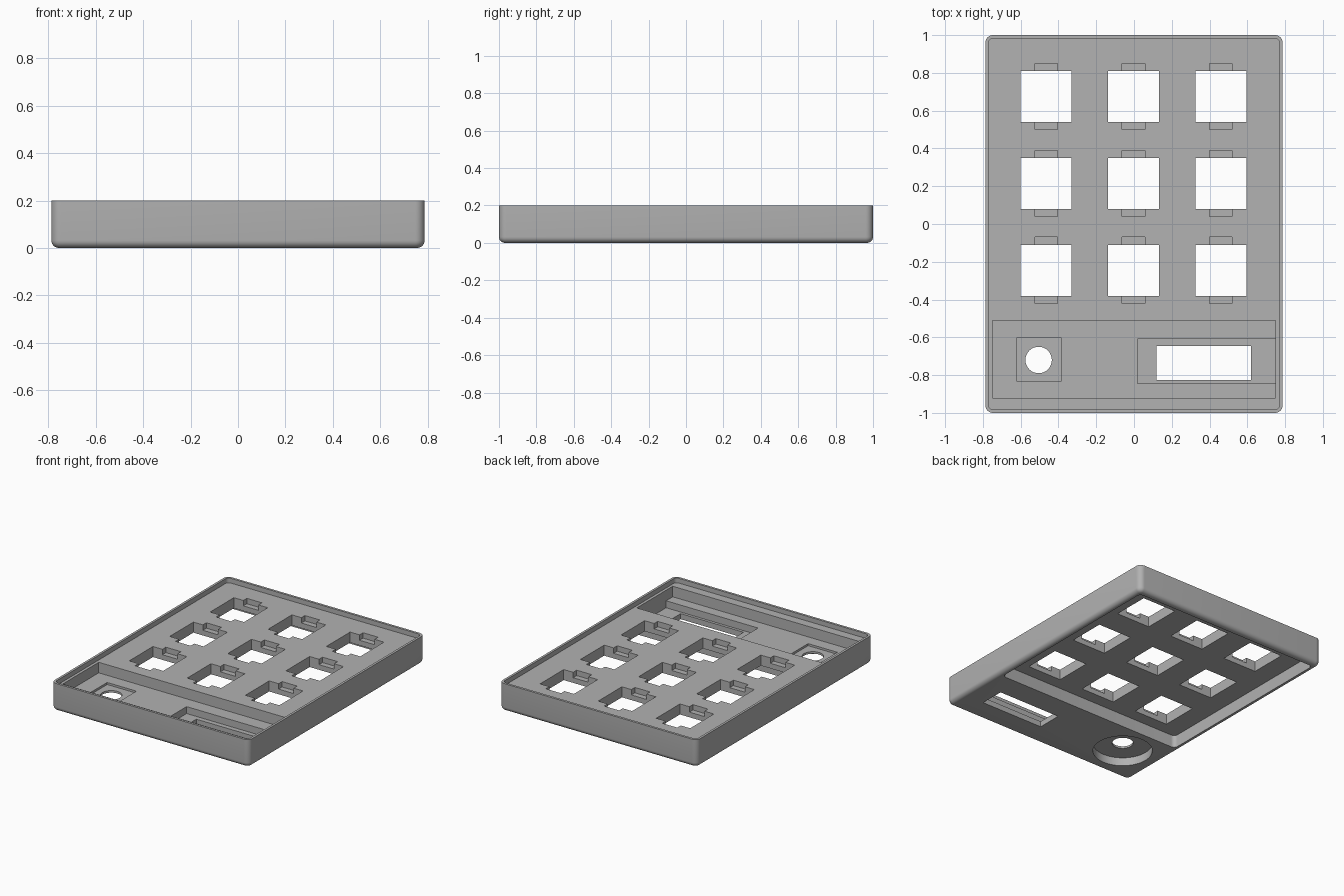
import bpy, bmesh, math

if "Cube" in bpy.data.objects:
    bpy.data.objects.remove(bpy.data.objects["Cube"])

grey = bpy.data.materials.new("plain grey")
grey.diffuse_color = (0.445, 0.445, 0.445, 1)
grey.use_nodes = True
grey.node_tree.nodes["Principled BSDF"].inputs["Base Color"].default_value = grey.diffuse_color


def ring(x0, x1, y0, y1, r, z, steps=8):
    """Rounded rectangle outline at height z."""
    if r <= 0:
        return [(x0, y0, z), (x1, y0, z), (x1, y1, z), (x0, y1, z)]
    pts = []
    corners = [(x1 - r, y1 - r), (x0 + r, y1 - r), (x0 + r, y0 + r), (x1 - r, y0 + r)]
    for k, (cx, cy) in enumerate(corners):
        for i in range(steps + 1):
            a = math.pi / 2 * (k + i / steps)
            pts.append((cx + r * math.cos(a), cy + r * math.sin(a), z))
    return pts


def loft(name, rings):
    """Closed solid through a stack of matching outlines, bottom to top."""
    bm = bmesh.new()
    loops = [[bm.verts.new(p) for p in pts] for pts in rings]
    n = len(loops[0])
    for a, b in zip(loops, loops[1:]):
        for i in range(n):
            j = (i + 1) % n
            bm.faces.new((a[i], a[j], b[j], b[i]))
    bm.faces.new(loops[0][::-1])
    bm.faces.new(loops[-1])
    bmesh.ops.recalc_face_normals(bm, faces=bm.faces)
    mesh = bpy.data.meshes.new(name)
    bm.to_mesh(mesh)
    bm.free()
    mesh.materials.append(grey)
    obj = bpy.data.objects.new(name, mesh)
    bpy.context.collection.objects.link(obj)
    return obj


def cut(target, x0, x1, y0, y1, z0, z1, r=0.0, steps=8):
    """Subtract a (rounded) box from the target."""
    tool = loft("cutter", [ring(x0, x1, y0, y1, r, z, steps) for z in (z0, z1)])
    tool.hide_render = True
    mod = target.modifiers.new("cut", "BOOLEAN")
    mod.operation, mod.solver, mod.object = "DIFFERENCE", "EXACT", tool
    bpy.context.view_layer.objects.active = target
    bpy.ops.object.modifier_apply(modifier=mod.name)
    bpy.data.objects.remove(tool)


# Case body: rounded corners and a rounded lower edge
W, D, H, R, F = 0.787, 1.0, 0.2, 0.04, 0.032
outline = []
for i in range(7):
    a = math.pi / 2 * i / 6
    d = F * (1 - math.sin(a))
    outline.append(ring(-W + d, W - d, -D + d, D - d, R - d, F * (1 - math.cos(a))))
outline.append(ring(-W, W, -D, D, R, H))
case = loft("keypad_case", outline)

TOP, PLATE, FLOOR = 0.166, 0.09, 0.09
# Thin raised lip around the top
cut(case, -0.77, 0.77, -0.983, 0.983, TOP, 0.3, 0.025)
# Hollow under the key plate
cut(case, -0.748, 0.748, -0.47, 0.955, -0.1, PLATE, 0.03)
# Key openings with clip notches front and back
for cx in (-0.465, -0.003, 0.46):
    for cy in (0.675, 0.215, -0.245):
        cut(case, cx - 0.135, cx + 0.135, cy - 0.135, cy + 0.135, 0.05, 0.3)
        cut(case, cx - 0.06, cx + 0.06, cy - 0.175, cy + 0.175, 0.127, 0.3)
# Front electronics tray
cut(case, -0.75, 0.75, -0.92, -0.512, FLOOR, 0.3)
# Knob seat, shaft hole and round dish underneath
cut(case, -0.62, -0.387, -0.835, -0.602, 0.075, 0.3)
cut(case, -0.703, -0.307, -0.918, -0.522, -0.1, 0.06, 0.198, 12)
cut(case, -0.575, -0.435, -0.79, -0.65, -0.1, 0.3, 0.07)
# Display seat and window
cut(case, 0.018, 0.75, -0.845, -0.61, 0.04, 0.3)
cut(case, 0.12, 0.62, -0.825, -0.645, -0.1, 0.3)

bpy.ops.object.select_all(action="DESELECT")
case.select_set(True)
bpy.context.view_layer.objects.active = case
bpy.ops.object.shade_smooth_by_angle(angle=math.radians(30))
